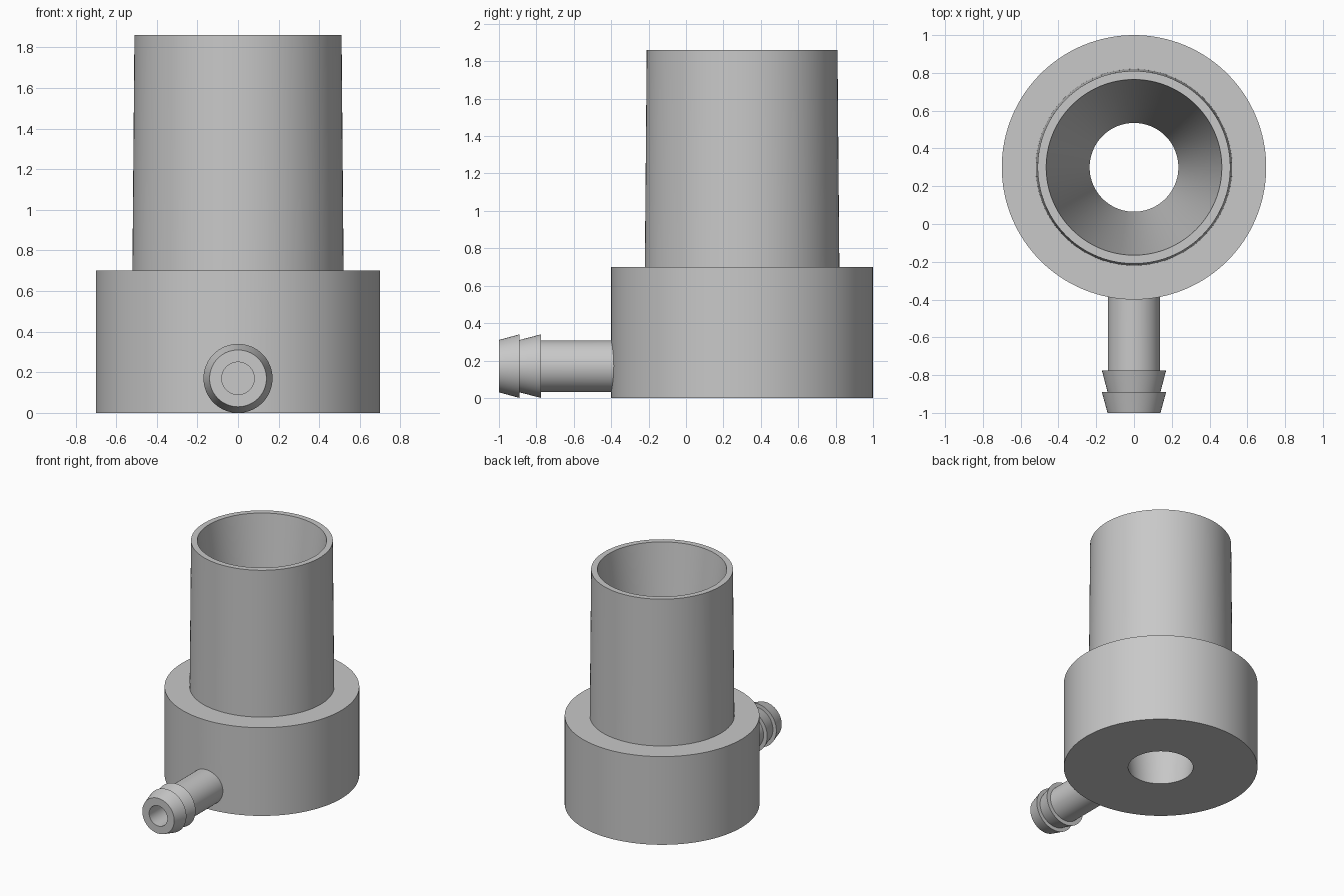
import bpy
import bmesh
import math
from mathutils import Matrix

default = bpy.data.objects.get("Cube")
if default:
    bpy.data.objects.remove(default, do_unlink=True)

grey = bpy.data.materials.new("plain grey")
GREY = (0.58, 0.58, 0.58, 1.0)
grey.diffuse_color = GREY
grey.use_nodes = True
grey.node_tree.nodes["Principled BSDF"].inputs["Base Color"].default_value = GREY


def lathe(name, profile, sides, matrix, hollow=False):
    """Revolve (radius, height) points about z; hollow joins last to first."""
    bm = bmesh.new()
    rings = []
    for r, h in profile:
        angles = [2 * math.pi * i / sides for i in range(sides)]
        rings.append([bm.verts.new((r * math.cos(a), r * math.sin(a), h)) for a in angles])
    pairs = list(zip(rings, rings[1:]))
    if hollow:
        pairs.append((rings[-1], rings[0]))
    else:
        bm.faces.new(rings[0])
        bm.faces.new(rings[-1])
    for a, b in pairs:
        for i in range(sides):
            j = (i + 1) % sides
            bm.faces.new((a[i], a[j], b[j], b[i]))
    bmesh.ops.transform(bm, matrix=matrix, verts=bm.verts)
    bmesh.ops.recalc_face_normals(bm, faces=bm.faces)
    mesh = bpy.data.meshes.new(name)
    bm.to_mesh(mesh)
    bm.free()
    mesh.materials.append(grey)
    obj = bpy.data.objects.new(name, mesh)
    bpy.context.collection.objects.link(obj)
    return obj


def boolean(target, other, operation):
    mod = target.modifiers.new(operation.lower(), 'BOOLEAN')
    mod.object = other
    mod.operation = operation
    mod.solver = 'EXACT'


upright = Matrix.Translation((0, 0.3, 0))
forward = Matrix.Translation((0, 0, 0.17)) @ Matrix.Rotation(math.pi / 2, 4, 'X')

# Collar and tapered tube with a conical passage right through
adapter = lathe("hose_adapter", [
    (0.235, 0), (0.70, 0), (0.70, 0.70), (0.52, 0.70),
    (0.51, 1.86), (0.465, 1.86)], 128, upright, hollow=True)

# Barbed side spout, heights measured towards the front
spout = lathe("barbed_spout", [
    (0.138, 0.2), (0.138, 0.775), (0.17, 0.775), (0.14, 0.89),
    (0.17, 0.89), (0.14, 1.0)], 64, forward)

# Bore of the spout
bore = lathe("bore_cutter", [(0.08, 0.0), (0.08, 1.1)], 64, forward)

boolean(adapter, spout, 'UNION')
boolean(adapter, bore, 'DIFFERENCE')

# Bake the joined shape and remove the helpers
bpy.context.view_layer.update()
depsgraph = bpy.context.evaluated_depsgraph_get()
joined = bpy.data.meshes.new_from_object(adapter.evaluated_get(depsgraph))
adapter.modifiers.clear()
adapter.data = joined
for helper in (spout, bore):
    bpy.data.objects.remove(helper, do_unlink=True)

# Smooth curved walls, crisp rims
bpy.ops.object.select_all(action='DESELECT')
adapter.select_set(True)
bpy.context.view_layer.objects.active = adapter
bpy.ops.object.shade_smooth_by_angle(angle=math.radians(12))
